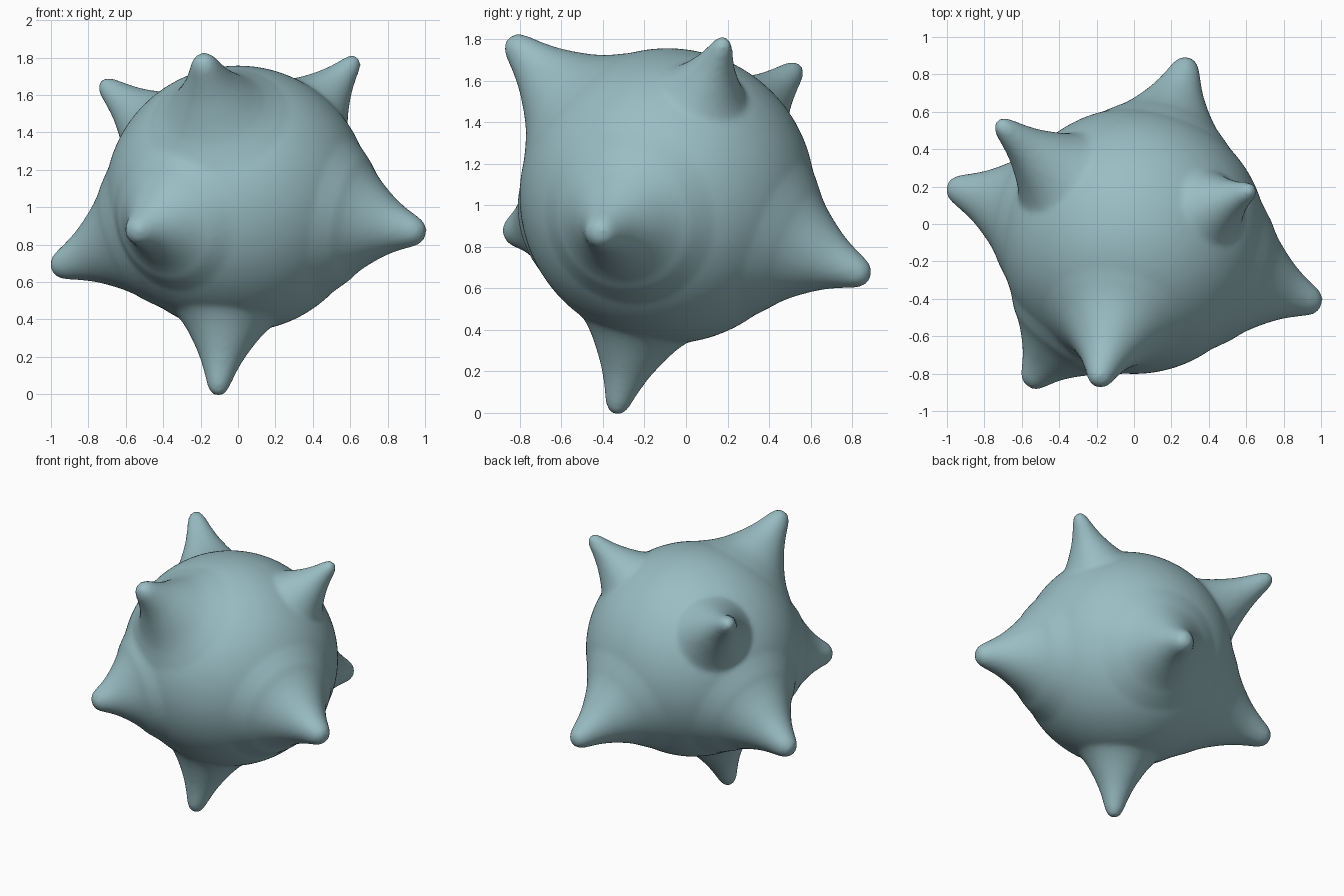
import bpy, bmesh, math
from mathutils import Vector

if "Cube" in bpy.data.objects:
    bpy.data.objects.remove(bpy.data.objects["Cube"])

CENTRE = Vector((0, -0.09, 1.045))
R = 0.712

# Spikes: tip position and width factor
SPIKES = [
    ((-0.19, -0.85, 1.80), 1.0),
    ((0.635, 0.185, 1.795), 0.72),
    ((-0.725, 0.54, 1.665), 0.85),
    ((0.995, -0.43, 0.86), 1.1),
    ((-0.99, 0.20, 0.67), 1.1),
    ((-0.565, -0.86, 0.865), 1.0),
    ((-0.11, -0.34, 0.0), 0.85),
    ((0.29, 0.88, 0.655), 1.05),
]
# Flared spike profile: (height fraction, half width)
PROFILE = [(0.98, 0.035), (0.92, 0.058), (0.84, 0.074), (0.72, 0.092), (0.6, 0.112),
           (0.48, 0.135), (0.36, 0.163), (0.24, 0.194), (0.12, 0.228), (0.0, 0.268),
           (-0.1, 0.310)]
SIDES = 48

bm = bmesh.new()


def add_spike(tip, width):
    axis = Vector(tip) - CENTRE
    length = axis.length + 0.008
    axis.normalize()
    turn = axis.to_track_quat('Z', 'Y')
    rings = [(0.70 + (length - 0.70) * f, w * width) for f, w in PROFILE]
    # foot blends into the ball
    foot = 0.40 * width
    rings.append((math.sqrt(R * R - foot * foot) - 0.004, foot))
    loops = []
    for h, w in rings:
        loops.append([bm.verts.new(CENTRE + turn @ Vector((
            w * math.cos(2 * math.pi * i / SIDES), w * math.sin(2 * math.pi * i / SIDES), h)))
            for i in range(SIDES)])
    apex = bm.verts.new(CENTRE + axis * length)
    root = bm.verts.new(CENTRE + axis * 0.3)
    for i in range(SIDES):
        j = (i + 1) % SIDES
        bm.faces.new((apex, loops[0][i], loops[0][j]))
        for a, b in zip(loops, loops[1:]):
            bm.faces.new((a[i], b[i], b[j], a[j]))
        bm.faces.new((root, loops[-1][j], loops[-1][i]))


# Round body
ball = bmesh.ops.create_icosphere(bm, subdivisions=5, radius=R)
bmesh.ops.translate(bm, verts=ball['verts'], vec=CENTRE)
for tip, width in SPIKES:
    add_spike(tip, width)
bmesh.ops.recalc_face_normals(bm, faces=bm.faces[:])

mesh = bpy.data.meshes.new("spiky_ball")
bm.to_mesh(mesh)
bm.free()
obj = bpy.data.objects.new("spiky_ball", mesh)
bpy.context.collection.objects.link(obj)

# Fuse into one skin and soften the joints
remesh = obj.modifiers.new("fuse", 'REMESH')
remesh.mode = 'VOXEL'
remesh.voxel_size = 0.016
remesh.use_smooth_shade = True
smooth = obj.modifiers.new("soften", 'SMOOTH')
smooth.factor = 0.5
smooth.iterations = 8

mat = bpy.data.materials.new("dusty_teal")
mat.diffuse_color = (0.32, 0.51, 0.55, 1)
mat.use_nodes = True
mat.node_tree.nodes["Principled BSDF"].inputs["Base Color"].default_value = mat.diffuse_color
mesh.materials.append(mat)
for p in mesh.polygons:
    p.use_smooth = True
